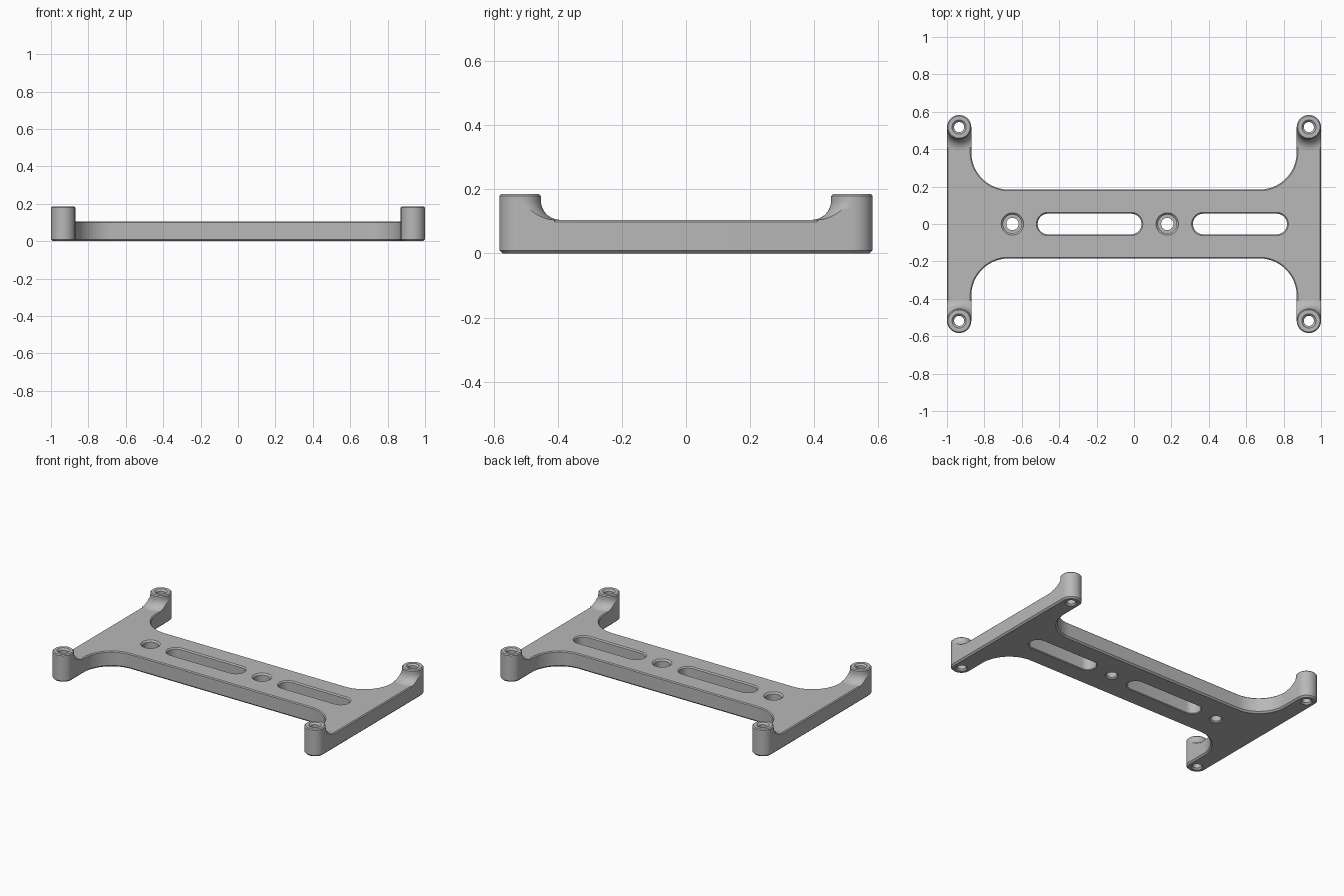
import bpy, bmesh
from math import sin, cos, pi, sqrt

cube = bpy.data.objects.get("Cube")
if cube:
    bpy.data.objects.remove(cube, do_unlink=True)

# Main dimensions
POST_X, POST_Y, POST_R = 0.935, 0.518, 0.065
BEAM_Y, CORNER_R = 0.184, 0.2
PLATE_TOP, POST_TOP, FLARE_R = 0.105, 0.185, 0.06
CHAMFER = 0.006

grey = bpy.data.materials.new("plain_grey")
grey.use_nodes = True
grey.diffuse_color = (0.48, 0.48, 0.48, 1)
grey.node_tree.nodes["Principled BSDF"].inputs["Base Color"].default_value = grey.diffuse_color


def loft(bm, sections):
    """Solid through a list of (outline, z) sections with equal point counts."""
    rings = [[bm.verts.new((x, y, z)) for x, y in pts] for pts, z in sections]
    for a, b in zip(rings, rings[1:]):
        for i in range(len(a)):
            j = (i + 1) % len(a)
            bm.faces.new((a[i], a[j], b[j], b[i]))
    bm.faces.new(rings[0][::-1])
    bm.faces.new(rings[-1])


def make_object(name, bm):
    bmesh.ops.recalc_face_normals(bm, faces=bm.faces)
    mesh = bpy.data.meshes.new(name)
    bm.to_mesh(mesh)
    bm.free()
    mesh.materials.append(grey)
    ob = bpy.data.objects.new(name, mesh)
    bpy.context.collection.objects.link(ob)
    return ob


def plate_outline(inset):
    """H-shaped outline with round arm ends and filleted inner corners."""
    r, big = POST_R - inset, CORNER_R + inset
    cx, cy = POST_X - POST_R - CORNER_R, BEAM_Y + CORNER_R
    n = 24
    quarter = [(POST_X + r * cos(pi * i / n), POST_Y + r * sin(pi * i / n)) for i in range(n + 1)]
    quarter += [(cx + big * cos(pi / 2 * i / n), cy - big * sin(pi / 2 * i / n)) for i in range(n + 1)]
    half = quarter + [(-x, y) for x, y in reversed(quarter)]
    return half + [(x, -y) for x, y in reversed(half)]


def slot_outline(x0, x1, y, r, n=48):
    """Slot between two centres; a circle when the centres match."""
    pts = []
    for i in range(n):
        a = 2 * pi * (i + 0.5) / n
        pts.append(((x1 if cos(a) > 0 else x0) + r * cos(a), y + r * sin(a)))
    return pts


def post_outline(sx, sy, reach, width=POST_R, n=24):
    """Round outside; inner side reaches along the arm, clipped to its width."""
    pts = [(width * cos(pi * i / n), width * sin(pi * i / n)) for i in range(n + 1)]
    for i in range(n + 1):
        x = -width * cos(pi * i / n)
        pts.append((x, -sqrt(max(reach * reach - x * x, 0)) - 1e-5))
    return [(sx * POST_X + x, sy * (POST_Y + y)) for x, y in pts]


# Flat plate with chamfered rims
bm = bmesh.new()
loft(bm, [(plate_outline(0.01), 0), (plate_outline(0), 0.01),
          (plate_outline(0), PLATE_TOP - CHAMFER), (plate_outline(CHAMFER), PLATE_TOP)])
parts = [make_object("plate", bm)]

# Four raised posts that flare into the arms
for sx, side in ((1, "left"), (-1, "right")):
    for sy, end in ((-1, "front"), (1, "back")):
        sections = [(post_outline(sx, sy, POST_R + FLARE_R), PLATE_TOP - CHAMFER)]
        for i in range(13):
            a = pi / 2 * i / 12
            sections.append((post_outline(sx, sy, POST_R + FLARE_R * (1 - sin(a))),
                             PLATE_TOP + FLARE_R * (1 - cos(a))))
        top_r = POST_R - CHAMFER
        sections += [(post_outline(sx, sy, POST_R), POST_TOP - CHAMFER),
                     (post_outline(sx, sy, top_r, top_r), POST_TOP)]
        bm = bmesh.new()
        loft(bm, sections)
        parts.append(make_object(f"{end}_{side}_post", bm))

# Cutter for every hole: (radius, height) steps
bm = bmesh.new()


def add_hole(x0, x1, y, steps):
    loft(bm, [(slot_outline(x0, x1, y, r), z) for r, z in steps])


for sx in (1, -1):
    for sy in (1, -1):
        add_hole(sx * POST_X, sx * POST_X, sy * POST_Y,
                 [(0.037, -0.001), (0.027, 0.01), (0.027, 0.174), (0.039, 0.186)])
for x in (-0.65, 0.178):
    add_hole(x, x, 0, [(0.042, -0.001), (0.033, 0.008), (0.033, 0.05),
                       (0.05, 0.05), (0.05, 0.095), (0.062, 0.107)])
for x0, x1 in ((-0.46, -0.015), (0.37, 0.763)):
    add_hole(x0, x1, 0, [(0.06, -0.001), (0.055, 0.005), (0.055, 0.097), (0.064, 0.107)])
cutter = make_object("hole_cutter", bm)
cutter.hide_render = True

# Cut the holes and shade
for ob in parts:
    bpy.ops.object.select_all(action="DESELECT")
    ob.select_set(True)
    bpy.context.view_layer.objects.active = ob
    cut = ob.modifiers.new("holes", "BOOLEAN")
    cut.operation, cut.solver, cut.object = "DIFFERENCE", "EXACT", cutter
    bpy.ops.object.modifier_apply(modifier=cut.name)
    bpy.ops.object.shade_smooth_by_angle(angle=pi / 6)
bpy.data.objects.remove(cutter, do_unlink=True)
